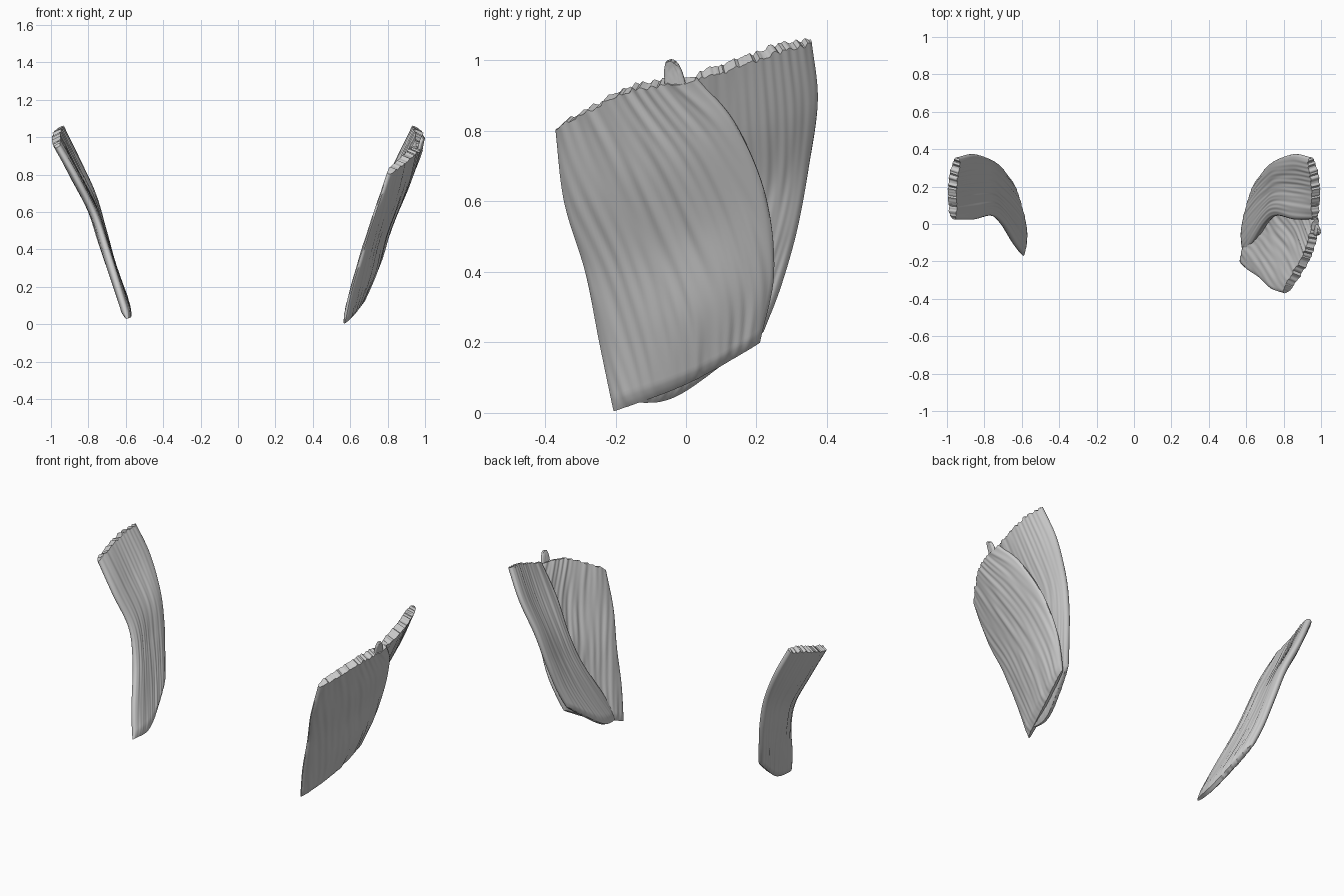
import bpy, bmesh, math, random
from mathutils import Vector

if "Cube" in bpy.data.objects:
    bpy.data.objects.remove(bpy.data.objects["Cube"])


def spline(pts, t):
    """Catmull-Rom through pts, t in 0..1."""
    n = len(pts) - 1
    i = min(int(t * n), n - 1)
    f = t * n - i
    p1, p2 = pts[i], pts[i + 1]
    p0 = pts[i - 1] if i > 0 else p1 * 2 - p2
    p3 = pts[i + 2] if i + 2 <= n else p2 * 2 - p1
    return 0.5 * (2 * p1 + (p2 - p0) * f + (2 * p0 - 5 * p1 + 4 * p2 - p3) * f * f
                  + (3 * p1 - p0 - 3 * p2 + p3) * f ** 3)


def muscle(name, columns, thick, fibres, slant, seed, side=1, jagged=.008, relief=.0011):
    """Fibrous sheet: columns are edge curves running bottom to top."""
    rng = random.Random(seed)
    cols = [[Vector(p) for p in c] for c in columns]
    NU, NV = 72, 80
    waves = [(fibres * rng.uniform(.4, 1.6), rng.uniform(0, 6.3), rng.uniform(.4, 1),
              rng.uniform(1, 4)) for _ in range(7)]
    raw = [rng.uniform(-jagged, jagged) for _ in range(NU + 3)]
    jag = [(raw[i] + 2 * raw[i + 1] + raw[i + 2]) / 3 for i in range(NU + 1)]

    def surf(u, v):
        return spline([spline(c, v) for c in cols], u)

    bm = bmesh.new()
    layers = ([], [])
    for j in range(NV + 1):
        v = j / NV
        rows = ([], [])
        for i in range(NU + 1):
            u = i / NU
            e = .005
            p = surf(u, v)
            du = surf(min(u + e, 1), v) - surf(max(u - e, 0), v)
            dv = surf(u, min(v + e, 1)) - surf(u, max(v - e, 0))
            nrm = du.cross(dv).normalized()
            # ragged torn top edge
            p = p + dv.normalized() * jag[i] * max(0, (v - .85) / .15) ** 2
            # rounded rims, rounded bottom
            rim = max(0, 1 - abs(2 * u - 1) ** 5) ** .5
            low = min(1, (v + .004) / .05) ** .5
            h = .5 * thick * (.15 + .85 * rim) * (.25 + .75 * low)
            for s, row in zip((1, -1), rows):
                ridge = sum(a * math.sin(6.283 * f * (u + slant * v) + ph + s + math.sin(g * v * 3 + ph))
                            for f, ph, a, g in waves)
                q = p + nrm * s * (h + relief * ridge * rim * low)
                row.append(bm.verts.new((q.x * side, q.y, max(q.z, 0))))
        for k in (0, 1):
            layers[k].append(rows[k])
    a, b = layers
    for j in range(NV):
        for i in range(NU):
            for g in (a, b):
                bm.faces.new((g[j][i], g[j][i + 1], g[j + 1][i + 1], g[j + 1][i]))
        for i in (0, NU):
            bm.faces.new((a[j][i], a[j + 1][i], b[j + 1][i], b[j][i]))
    for i in range(NU):
        for j in (0, NV):
            bm.faces.new((a[j][i], a[j][i + 1], b[j][i + 1], b[j][i]))
    bmesh.ops.recalc_face_normals(bm, faces=bm.faces)
    me = bpy.data.meshes.new(name)
    bm.to_mesh(me)
    bm.free()
    ob = bpy.data.objects.new(name, me)
    bpy.context.collection.objects.link(ob)
    bpy.ops.object.select_all(action='DESELECT')
    bpy.context.view_layer.objects.active = ob
    ob.select_set(True)
    bpy.ops.object.shade_smooth_by_angle(angle=math.radians(45))
    return ob


# Deep ribbon: front edge, middle, back edge (mirrored left and right)
ribbon = [
    [(.592, -.17, .03), (.64, -.105, .19), (.705, 0, .4), (.765, .045, .58), (.86, .025, .77), (.965, .025, .95)],
    [(.585, -.02, .055), (.66, .085, .26), (.727, .16, .46), (.785, .2, .64), (.885, .2, .83), (.972, .19, 1.01)],
    [(.652, .22, .23), (.69, .27, .36), (.725, .315, .52), (.775, .348, .70), (.86, .373, .89), (.945, .355, 1.06)],
]
for label, side in (("left", -1), ("right", 1)):
    muscle("deep_muscle_" + label, ribbon, .05, 10, .05, 4, side, relief=.0007)

# Broad outer sheet, right side only
sheet = [
    [(.568, -.205, .005), (.61, -.245, .2), (.67, -.285, .4), (.735, -.345, .6), (.805, -.37, .81)],
    [(.63, .0, .085), (.715, .01, .28), (.777, -.02, .49), (.865, -.08, .71), (.925, -.17, .915)],
    [(.68, .21, .2), (.755, .25, .4), (.84, .225, .62), (.925, .14, .82), (.98, .03, .95)],
]
muscle("outer_muscle_right", sheet, .048, 12, .25, 9, relief=.0013)

# Small torn tab on the outer sheet's top edge
tab = [[(.965, -.06, .93), (.975, -.062, .97), (.985, -.058, .995)],
       [(.972, -.03, .93), (.982, -.035, .975), (.99, -.04, 1.0)],
       [(.978, 0, .93), (.985, -.01, .965), (.99, -.02, .985)]]
muscle("torn_tab", tab, .02, 3, 0, 2, jagged=.001, relief=.0002)
